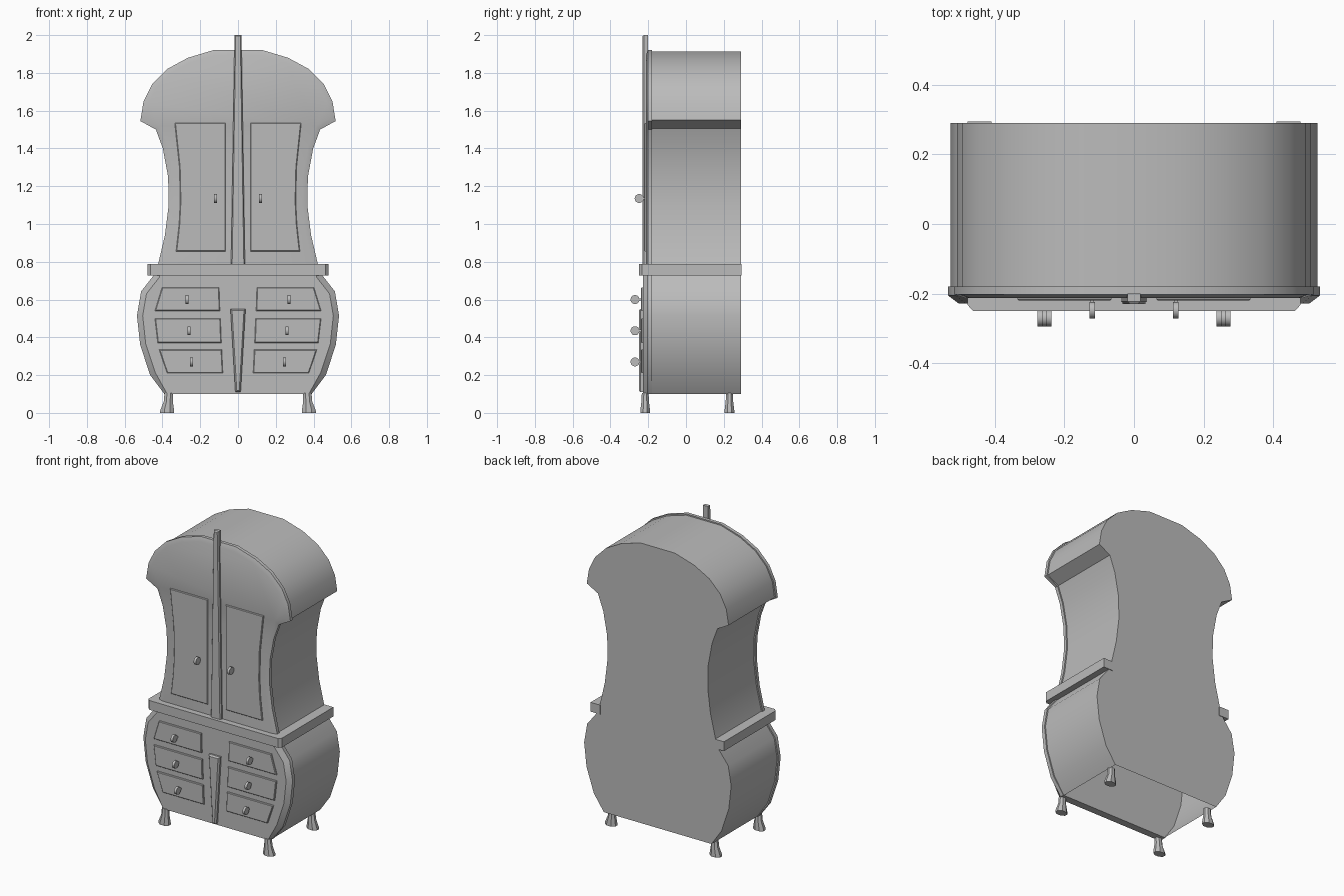
import bpy, bmesh, math
from mathutils import Vector, Matrix

if "Cube" in bpy.data.objects:
    bpy.data.objects.remove(bpy.data.objects["Cube"])

grey = bpy.data.materials.new("plain_grey")
grey.use_nodes = True
GREY = (0.5, 0.5, 0.5, 1)
grey.diffuse_color = GREY
grey.node_tree.nodes["Principled BSDF"].inputs["Base Color"].default_value = GREY


def finish(name, bm, flip=True):
    if flip:
        bmesh.ops.recalc_face_normals(bm, faces=bm.faces)
    mesh = bpy.data.meshes.new(name)
    bm.to_mesh(mesh)
    bm.free()
    mesh.materials.append(grey)
    ob = bpy.data.objects.new(name, mesh)
    bpy.context.collection.objects.link(ob)
    bpy.ops.object.select_all(action='DESELECT')
    ob.select_set(True)
    bpy.context.view_layer.objects.active = ob
    bpy.ops.object.shade_smooth_by_angle(angle=math.radians(35))
    return ob


def inset(points, d, keep_floor):
    """Move a closed outline inward by d with mitred corners."""
    pts = [Vector(p) for p in points]
    n = len(pts)
    area = sum(pts[i - 1].cross(pts[i]) for i in range(n))
    s = 1 if area > 0 else -1
    floor = min(p.y for p in pts)
    out = []
    for i, p in enumerate(pts):
        a = (p - pts[i - 1]).normalized()
        b = (pts[(i + 1) % n] - p).normalized()
        na, nb = Vector((-a.y, a.x)) * s, Vector((-b.y, b.x)) * s
        q = p + (na + nb) * (d / max(1 + na.dot(nb), 0.3))
        if keep_floor and p.y == floor:
            q.y = p.y
        out.append(q)
    return out


def loft(name, outline, levels, keep_floor=False, open_bottom=False):
    """Skin an x-z outline through (y, inset) levels and cap both ends."""
    bm = bmesh.new()
    rings = [[bm.verts.new((p.x, y, p.y)) for p in inset(outline, d, keep_floor)]
             for y, d in levels]
    n = len(outline)
    for r, t in zip(rings, rings[1:]):
        for i in range(n):
            if open_bottom and i == n - 1:
                continue
            j = (i + 1) % n
            bm.faces.new((r[i], r[j], t[j], t[i]))
    bm.faces.new(rings[0])
    bm.faces.new(rings[-1])
    return finish(name, bm)


def both(half):
    """Mirror a right-hand outline that runs from bottom to top."""
    return half + [(-x, z) for x, z in reversed(half)]


# Half outlines of the bulging chest and the waisted cupboard
chest = [(.39, .1), (.465, .2), (.518, .36), (.535, .515), (.513, .643), (.445, .73)]
cupboard = [(.423, .787), (.387, .94), (.367, 1.1), (.37, 1.25), (.398, 1.4), (.435, 1.5),
            (.517, 1.545), (.5, 1.65), (.455, 1.74), (.376, 1.82), (.265, 1.88), (.125, 1.922)]

# Hollow carcass and its front mouldings
loft("carcass", both(chest + cupboard), [(.29, .008), (-.19, .008)], True, True)
loft("chest_front", both(chest + [(.44, .77)]),
     [(-.18, 0), (-.205, 0), (-.228, .03)], True)
loft("cupboard_front", both([(.43, .75)] + cupboard),
     [(-.18, 0), (-.202, 0), (-.212, .028)], True)

# Ledge around the front and sides
bm = bmesh.new()
plan = [(.41, .294), (.478, .294), (.478, -.233), (.462, -.25)]
plan = [(.41, -.15)] + plan
plan = plan + [(-x, y) for x, y in reversed(plan)]
face = bm.faces.new([bm.verts.new((x, y, .728)) for x, y in plan])
ext = bmesh.ops.extrude_face_region(bm, geom=[face])
bmesh.ops.translate(bm, vec=(0, 0, .06),
                    verts=[v for v in ext["geom"] if isinstance(v, bmesh.types.BMVert)])
finish("ledge", bm)

# Tapered centre posts
loft("upper_post", both([(.037, .785), (.018, 2.0)]), [(-.2, 0), (-.222, 0), (-.23, .006)], True)
loft("lower_post", both([(.014, .11), (.04, .55)]), [(-.22, 0), (-.24, 0), (-.25, .008)])


def knob(name, x, y, z):
    bm = bmesh.new()
    turn = Matrix.Rotation(math.pi / 2, 4, 'Y')
    bmesh.ops.create_cone(bm, cap_ends=True, segments=14, radius1=.024, radius2=.024, depth=.016,
                          matrix=Matrix.Translation((x, y, z)) @ turn)
    bmesh.ops.create_cube(bm, size=1, matrix=Matrix.Translation((x, y + .025, z))
                          @ Matrix.Diagonal((.01, .05, .012, 1)))
    finish(name, bm)


def foot(name, x, y, side):
    bm = bmesh.new()
    n = 8
    rings = []
    # height, x shift, half width, half depth
    for z, dx, rx, ry in [(0, .008, .037, .026), (.012, .008, .037, .026),
                          (.06, .002, .024, .02), (.105, 0, .022, .018)]:
        rings.append([bm.verts.new((x + side * dx + rx * math.cos(math.tau * (i + .5) / n) * 1.08,
                                    y + ry * math.sin(math.tau * (i + .5) / n) * 1.08, z))
                      for i in range(n)])
    for r, t in zip(rings, rings[1:]):
        for i in range(n):
            bm.faces.new((r[i - 1], r[i], t[i], t[i - 1]))
    bm.faces.new(rings[0])
    bm.faces.new(rings[-1])
    finish(name, bm)


# Raised door and drawer panels, with knobs and feet, on each side
door = [(.065, .855), (.328, .855), (.312, 1.0), (.306, 1.12), (.31, 1.3), (.335, 1.535), (.065, 1.535)]
drawers = [
    ("top", [(.096, .54), (.44, .54), (.402, .665), (.1, .665)], (.27, .6)),
    ("middle", [(.088, .37), (.425, .37), (.44, .5), (.093, .5)], (.26, .435)),
    ("bottom", [(.08, .21), (.375, .21), (.418, .335), (.086, .335)], (.245, .27)),
]
for side, label in ((1, "left"), (-1, "right")):
    loft(label + "_door", [(side * x, z) for x, z in door], [(-.2, 0), (-.216, 0), (-.22, .004)])
    knob(label + "_door_knob", side * .12, -.248, 1.135)
    for row, shape, (kx, kz) in drawers:
        loft(f"{label}_{row}_drawer", [(side * x, z) for x, z in shape],
             [(-.215, 0), (-.234, 0), (-.238, .004)])
        knob(f"{label}_{row}_drawer_knob", side * kx, -.27, kz)
    foot("front_" + label + "_foot", side * .367, -.216, side)
    foot("back_" + label + "_foot", side * .367, .23, side)
